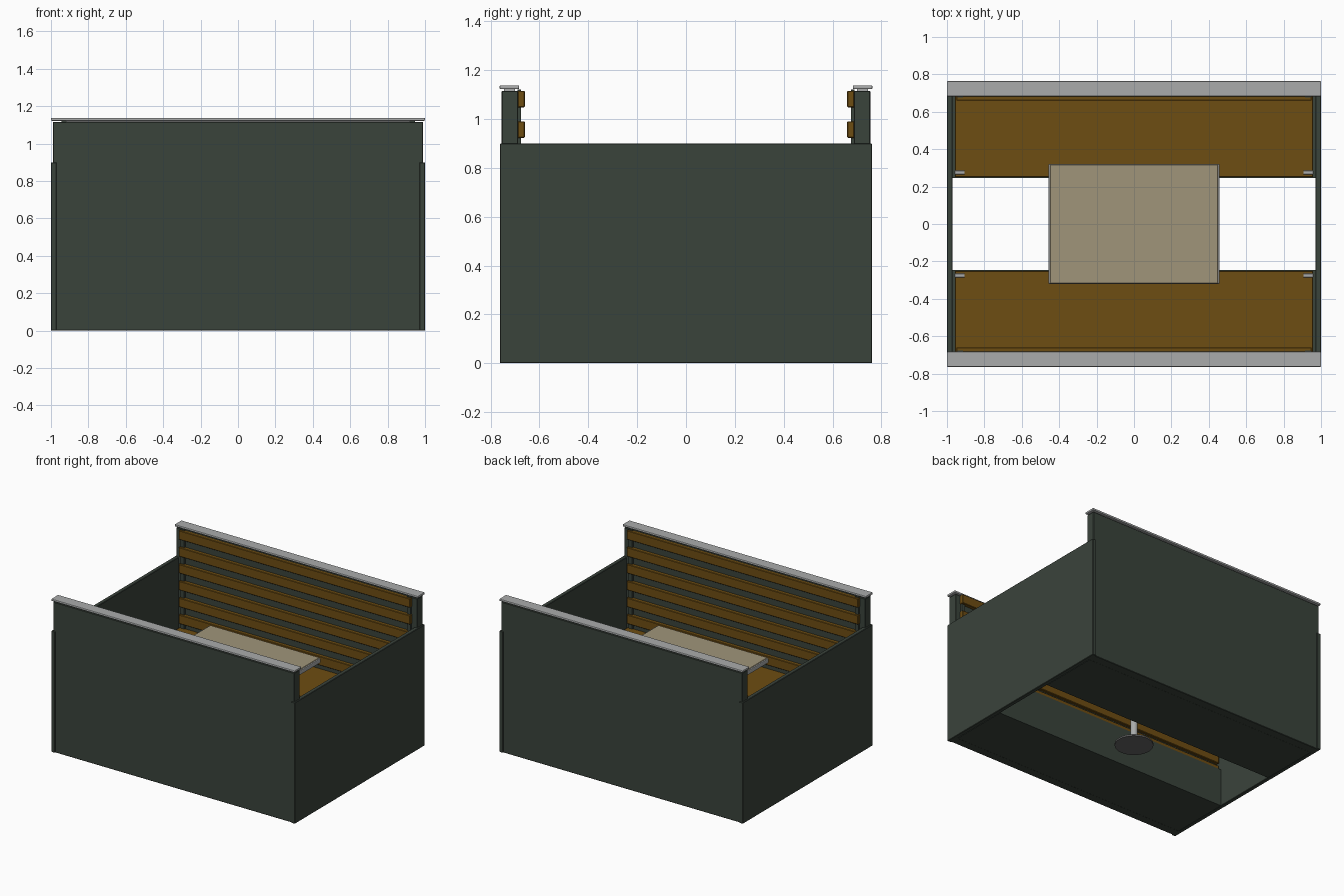
import bpy, math

if "Cube" in bpy.data.objects:
    bpy.data.objects.remove(bpy.data.objects["Cube"])


def material(name, rgb):
    m = bpy.data.materials.new(name)
    m.diffuse_color = (*rgb, 1)
    m.use_nodes = True
    m.node_tree.nodes["Principled BSDF"].inputs["Base Color"].default_value = m.diffuse_color
    return m


GREEN = material("dark green panel", (0.042, 0.056, 0.044))
WOOD = material("brown wood", (0.155, 0.074, 0.006))
METAL = material("brushed metal", (0.40, 0.41, 0.41))
STEEL = material("dark steel", (0.13, 0.13, 0.13))
STONE = material("beige tabletop", (0.35, 0.30, 0.195))


def box(name, x, y, z, mat, bevel=0.0, segments=1):
    """Box from (min, max) ranges on each axis."""
    r = (x, y, z)
    bpy.ops.mesh.primitive_cube_add(size=1, location=[(a + b) / 2 for a, b in r])
    ob = bpy.context.object
    ob.name = name
    ob.scale = [abs(b - a) for a, b in r]
    bpy.ops.object.transform_apply(location=False, rotation=False, scale=True)
    ob.data.materials.append(mat)
    if bevel:
        mod = ob.modifiers.new("Bevel", 'BEVEL')
        mod.width = bevel
        mod.segments = segments
    return ob


def cylinder(name, radius, z0, z1, mat, top_radius=None):
    bpy.ops.mesh.primitive_cone_add(vertices=40, radius1=radius,
                                    radius2=radius if top_radius is None else top_radius,
                                    depth=z1 - z0, location=(0, 0, (z0 + z1) / 2))
    ob = bpy.context.object
    ob.name = name
    ob.data.materials.append(mat)
    bpy.ops.object.shade_smooth_by_angle(angle=math.radians(35))


def span(s, a, b):
    """Range mirrored to the side given by s."""
    return tuple(sorted((s * a, s * b)))


# Low side walls
for s, side in ((-1, "left"), (1, "right")):
    box(f"{side}_side_wall", span(s, 0.97, 1.0), (-0.762, 0.762), (0, 0.9), GREEN, 0.003)

# Two facing benches
for s, side in ((-1, "front"), (1, "back")):
    # High back wall with metal cap
    box(f"{side}_back_wall", (-0.99, 0.99), span(s, 0.688, 0.755), (0, 1.115), GREEN, 0.003)
    box(f"{side}_cap_support", (-0.92, 0.92), span(s, 0.70, 0.745), (1.113, 1.124), METAL)
    box(f"{side}_wall_cap", (-1.0, 1.0), span(s, 0.683, 0.764), (1.122, 1.138), METAL, 0.005, 2)

    # Horizontal backrest slats on upright battens
    for i in range(6):
        top = 1.115 - i * 0.125
        box(f"{side}_back_slat_{i + 1}", (-0.95, 0.95), span(s, 0.66, 0.69),
            (top - 0.067, top), WOOD, 0.003)
    for x in (-0.93, 0.93):
        box(f"{side}_slat_batten", (x - 0.015, x + 0.015), span(s, 0.676, 0.69),
            (0.38, 1.12), GREEN)

    # Bench base, seat frame and seat board
    box(f"{side}_bench_base", (-0.97, 0.97), span(s, 0.246, 0.69), (0, 0.28), GREEN)
    box(f"{side}_seat_frame", (-0.955, 0.955), span(s, 0.252, 0.688), (0.28, 0.308), WOOD, 0.003)
    box(f"{side}_seat_core", (-0.94, 0.94), span(s, 0.27, 0.688), (0.306, 0.33), GREEN)
    box(f"{side}_seat_board", (-0.958, 0.958), span(s, 0.25, 0.688), (0.325, 0.385), WOOD, 0.004)

    # Small metal brackets on the seat ends
    for x in (-0.932, 0.932):
        box(f"{side}_seat_bracket", (x - 0.027, x + 0.027), span(s, 0.265, 0.285),
            (0.383, 0.391), METAL, 0.002)

# Table: rimmed top on a round pedestal
rim = box("table_rim", (-0.458, 0.458), (-0.32, 0.32), (0.64, 0.672), METAL, 0.006, 2)
box("table_top", (-0.449, 0.449), (-0.319, 0.319), (0.645, 0.676), STONE, 0.003)
cylinder("table_foot", 0.13, 0, 0.012, STEEL)
cylinder("table_foot_dome", 0.13, 0.012, 0.03, STEEL, 0.03)
cylinder("table_column", 0.025, 0.02, 0.64, METAL)
box("table_mount", (-0.15, 0.15), (-0.15, 0.15), (0.63, 0.642), STEEL)
